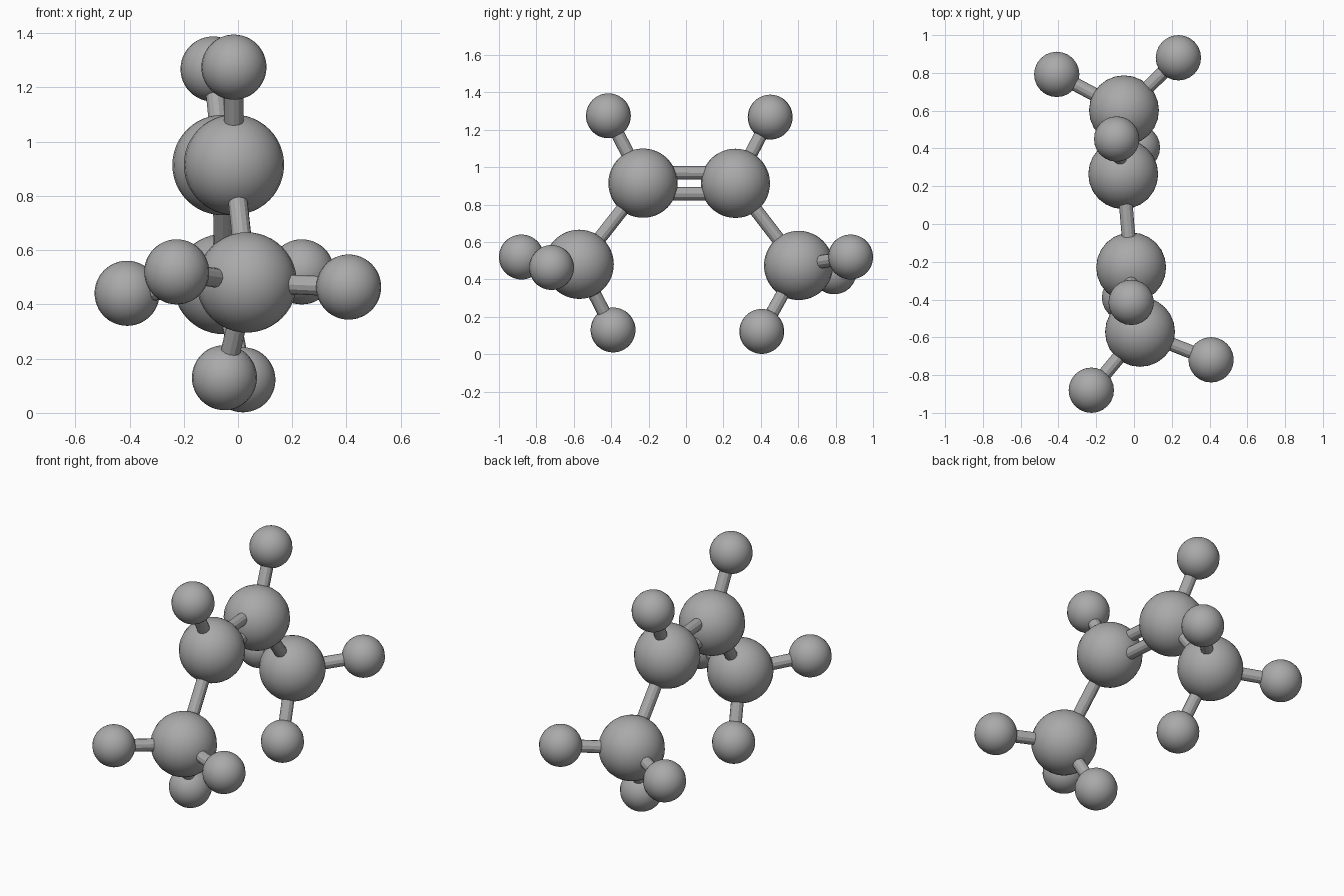
import bpy
from mathutils import Vector

cube = bpy.data.objects.get("Cube")
if cube:
    bpy.data.objects.remove(cube, do_unlink=True)

BIG, SMALL, ROD = 0.185, 0.12, 0.036

grey = bpy.data.materials.new("mid grey")
grey.use_nodes = True
colour = (0.4, 0.4, 0.4, 1)
grey.diffuse_color = colour
grey.node_tree.nodes["Principled BSDF"].inputs["Base Color"].default_value = colour


def ball(name, centre, radius):
    bpy.ops.mesh.primitive_uv_sphere_add(
        segments=24, ring_count=24, radius=radius, location=centre)
    obj = bpy.context.object
    obj.name = name
    obj.data.materials.append(grey)
    bpy.ops.object.shade_smooth()


def rod(name, start, end, offset=0):
    a, b = Vector(start), Vector(end)
    span = b - a
    middle = (a + b) / 2 + Vector((0, 0, offset))
    bpy.ops.mesh.primitive_cylinder_add(
        vertices=12, radius=ROD, depth=span.length, location=middle)
    obj = bpy.context.object
    obj.name = name
    obj.rotation_mode = 'QUATERNION'
    obj.rotation_quaternion = span.to_track_quat('Z', 'Y')
    obj.data.materials.append(grey)


# Large balls, each with the small balls attached to it
atoms = {
    "front_upper": ((-0.015, -0.23, 0.915), [(-0.015, -0.415, 1.275)]),
    "back_upper": ((-0.057, 0.264, 0.914), [(-0.092, 0.45, 1.268)]),
    "front_lower": ((0.032, -0.571, 0.481), [
        (-0.226, -0.88, 0.52), (0.408, -0.719, 0.464), (-0.05, -0.39, 0.13)]),
    "back_lower": ((-0.053, 0.602, 0.475), [
        (-0.409, 0.792, 0.441), (0.235, 0.88, 0.52), (0.018, 0.405, 0.122)]),
}
for name, (centre, small_balls) in atoms.items():
    ball(name + "_large_ball", centre, BIG)
    for i, point in enumerate(small_balls, 1):
        ball(f"{name}_small_ball_{i}", point, SMALL)
        rod(f"{name}_rod_{i}", centre, point)

# Rods of the main chain, with a double rod across the top
for end in ("front", "back"):
    rod(end + "_chain_rod", atoms[end + "_upper"][0], atoms[end + "_lower"][0])
for name, offset in (("upper", 0.056), ("lower", -0.056)):
    rod(name + "_double_rod", atoms["front_upper"][0], atoms["back_upper"][0], offset)
